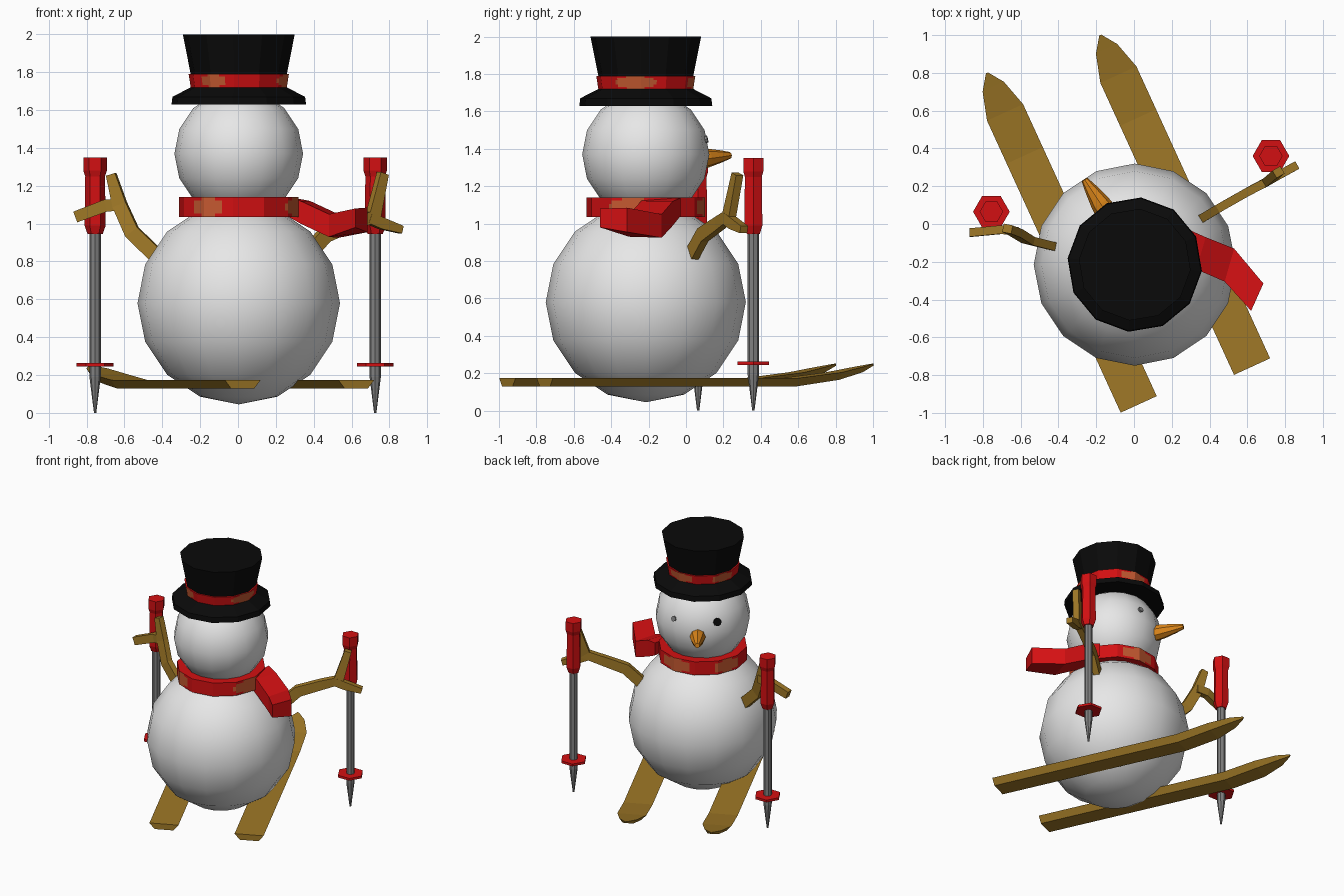
import bpy, bmesh, math
from mathutils import Vector, Matrix

if "Cube" in bpy.data.objects:
    bpy.data.objects.remove(bpy.data.objects["Cube"])


def material(name, rgb):
    m = bpy.data.materials.new(name)
    m.diffuse_color = (*rgb, 1)
    m.use_nodes = True
    m.node_tree.nodes["Principled BSDF"].inputs["Base Color"].default_value = m.diffuse_color
    return m


SNOW = material("snow white", (0.8, 0.8, 0.8))
BLACK = material("black", (0.003, 0.003, 0.003))
RED = material("red", (0.65, 0.005, 0.006))
PATCH = material("orange patch", (0.56, 0.10, 0.03))
WOOD = material("ochre wood", (0.35, 0.19, 0.02))
STEEL = material("grey metal", (0.22, 0.22, 0.22))
ORANGE = material("carrot orange", (0.72, 0.24, 0.01))

TURN = math.radians(24.6)                      # the figure is turned about z
FWD = Vector((-math.sin(TURN), math.cos(TURN), 0))
SIDE = Vector((math.cos(TURN), math.sin(TURN), 0))
CX, CY = 0.004, -0.215                         # axis of the body


def finish(name, bm, mats):
    bmesh.ops.recalc_face_normals(bm, faces=bm.faces[:])
    me = bpy.data.meshes.new(name)
    bm.to_mesh(me)
    bm.free()
    ob = bpy.data.objects.new(name, me)
    bpy.context.collection.objects.link(ob)
    for m in mats:
        me.materials.append(m)
    return ob


def loft(name, rings, mats):
    """Skin a list of equal rings of points and cap both ends."""
    bm = bmesh.new()
    vs = [[bm.verts.new(p) for p in r] for r in rings]
    n = len(vs[0])
    for a, b in zip(vs, vs[1:]):
        for i in range(n):
            j = (i + 1) % n
            bm.faces.new((a[i], a[j], b[j], b[i]))
    bm.faces.new(vs[0])
    bm.faces.new(vs[-1])
    return finish(name, bm, mats)


def ngon(x, y, r, z, n, phase=0.0, sub=1):
    """Regular polygon whose sides are split into sub pieces."""
    c = [Vector((x + r * math.cos(phase + math.tau * i / n),
                 y + r * math.sin(phase + math.tau * i / n), z)) for i in range(n)]
    return [c[i].lerp(c[(i + 1) % n], k / sub) for i in range(n) for k in range(sub)]


def lathe(name, profile, x, y, n, mats, phase=0.0, sub=1):
    return loft(name, [ngon(x, y, r, z, n, phase, sub) for r, z in profile], mats)


def sphere(name, r, z):
    bm = bmesh.new()
    bmesh.ops.create_uvsphere(bm, u_segments=16, v_segments=8, radius=r,
                              matrix=Matrix.Translation((CX, CY, z)))
    ob = finish(name, bm, [SNOW])
    for p in ob.data.polygons:
        p.use_smooth = True


def stick(name, pts, widths, thick, normal):
    """Rectangular bar bent within the plane given by normal."""
    pts = [Vector(p) for p in pts]
    nrm = Vector(normal).normalized()
    rings = []
    for i, p in enumerate(pts):
        t = (pts[min(i + 1, len(pts) - 1)] - pts[max(i - 1, 0)]).normalized()
        s = t.cross(nrm).normalized() * widths[i] / 2
        d = nrm * thick / 2
        rings.append([p + s + d, p - s + d, p - s - d, p + s - d])
    loft(name, rings, [WOOD])


def patched_band(name, r0, r1, z0, z1, inner):
    """Red band with rounded orange patches."""
    rows = 6
    prof = [(inner, z0)] + [(r0 + (r1 - r0) * k / rows, z0 + (z1 - z0) * k / rows)
                            for k in range(rows + 1)] + [(inner, z1)]
    ob = lathe(name, prof, CX, CY, 12, [RED, PATCH], TURN, 8)
    for p in ob.data.polygons:
        if abs(p.normal.z) > 0.7:
            continue
        a = math.degrees(math.atan2(p.center.y - CY, p.center.x - CX))
        v = (p.center.z - (z0 + z1) / 2) / (0.42 * (z1 - z0))
        for mid, half in ((-123, 18), (-13, 25), (85, 22), (160, 18)):
            u = ((a - mid + 180) % 360 - 180) / half
            if u ** 4 + v ** 4 < 1:
                p.material_index = 1


# Snow balls
sphere("body", 0.535, 0.58)
sphere("head", 0.34, 1.37)

# Hat and its band
lathe("hat", [(0.2, 1.63), (0.357, 1.63), (0.352, 1.67), (0.245, 1.725),
              (0.255, 1.79), (0.297, 2.0)], CX, CY, 12, [BLACK], TURN)
patched_band("hat_band", 0.255, 0.266, 1.72, 1.79, 0.2)

# Scarf and its flying tail
patched_band("scarf", 0.318, 0.318, 1.035, 1.14, 0.22)
tail = []
for (ax, ay, a0, a1), (bx, by, b0, b1) in (
        ((0.29, -0.03, 1.04, 1.137), (0.26, -0.22, 1.04, 1.137)),
        ((0.38, -0.07, 0.99, 1.12), (0.33, -0.24, 1.00, 1.12)),
        ((0.53, -0.13, 0.925, 1.05), (0.48, -0.305, 0.93, 1.05)),
        ((0.685, -0.315, 0.955, 1.085), (0.62, -0.46, 0.98, 1.08))):
    tail.append([(ax, ay, a0), (ax, ay, a1), (bx, by, b1), (bx, by, b0)])
loft("scarf_tail", tail, [RED])

# Carrot nose
base, tip = Vector((-0.125, 0.03, 1.34)), Vector((-0.262, 0.235, 1.365))
q = (tip - base).to_track_quat('Z', 'Y')
nose = []
for t, r in ((0, 0.062), (0.4, 0.052), (0.75, 0.034), (1, 0.018)):
    nose.append([base.lerp(tip, t) + q @ v for v in ngon(0, 0, r, 0, 8)])
loft("nose", nose, [ORANGE])

# Eyes: small flat lumps on the head
for name, s, r, mat in (("left_eye", -1, 0.03, BLACK), ("right_eye", 1, 0.02, STEEL)):
    d = (FWD * 0.28 + SIDE * 0.155 * s + Vector((0, 0, 0.08))).normalized()
    q = d.to_track_quat('Z', 'Y')
    c = Vector((CX, CY, 1.37))
    loft(name, [[c + d * h + q @ v for v in ngon(0, 0, r, 0, 8)] for h in (0.325, 0.342)], [mat])

# Skis: flat top, chamfered underside, upturned pointed tips
for name, start in (("right_ski", (0.625, -0.755, 0)), ("left_ski", (0.025, -0.955, 0))):
    rings = []
    for u, w, z0, z1 in ((0, 0.105, 0.13, 0.175), (1.45, 0.105, 0.13, 0.175),
                         (1.70, 0.105, 0.165, 0.205), (1.85, 0.062, 0.205, 0.235),
                         (1.93, 0.006, 0.24, 0.252)):
        c = Vector(start) + FWD * u
        rings.append([c + SIDE * v + Vector((0, 0, z)) for v, z in
                      ((-w, z1), (w, z1), (w * 0.65, z0), (-w * 0.65, z0))])
    loft(name, rings, [WOOD])

# Ski poles
for side, x, y in (("left", -0.755, 0.065), ("right", 0.725, 0.36)):
    lathe(side + "_pole_shaft", [(0.006, 0), (0.03, 0.19), (0.03, 0.96)], x, y, 8, [STEEL])
    lathe(side + "_pole_basket", [(0.097, 0.245), (0.097, 0.263)], x, y, 6, [RED])
    lathe(side + "_pole_grip", [(0.04, 0.945), (0.056, 0.99), (0.052, 1.25),
                                (0.062, 1.28), (0.062, 1.35)], x, y, 6, [RED])

# Twig arms with forked hands
rn = (-0.5, 0.866, 0)
stick("right_arm", [(0.36, 0.03, 0.83), (0.46, 0.09, 0.94), (0.61, 0.175, 1.0),
                    (0.715, 0.23, 1.04), (0.765, 0.275, 1.265)],
      [0.08, 0.08, 0.07, 0.075, 0.05], 0.045, rn)
stick("right_thumb", [(0.69, 0.215, 1.03), (0.76, 0.255, 1.0), (0.86, 0.31, 0.968)],
      [0.06, 0.06, 0.04], 0.045, rn)
ln = (0.2, 1, 0)
stick("left_arm", [(-0.42, -0.12, 0.82), (-0.56, -0.085, 0.955), (-0.625, -0.045, 1.1),
                   (-0.67, -0.025, 1.26)],
      [0.08, 0.08, 0.075, 0.05], 0.045, ln)
stick("left_thumb", [(-0.61, -0.04, 1.10), (-0.70, -0.03, 1.095), (-0.86, -0.045, 1.035)],
      [0.06, 0.065, 0.06], 0.045, (0, 1, 0))
